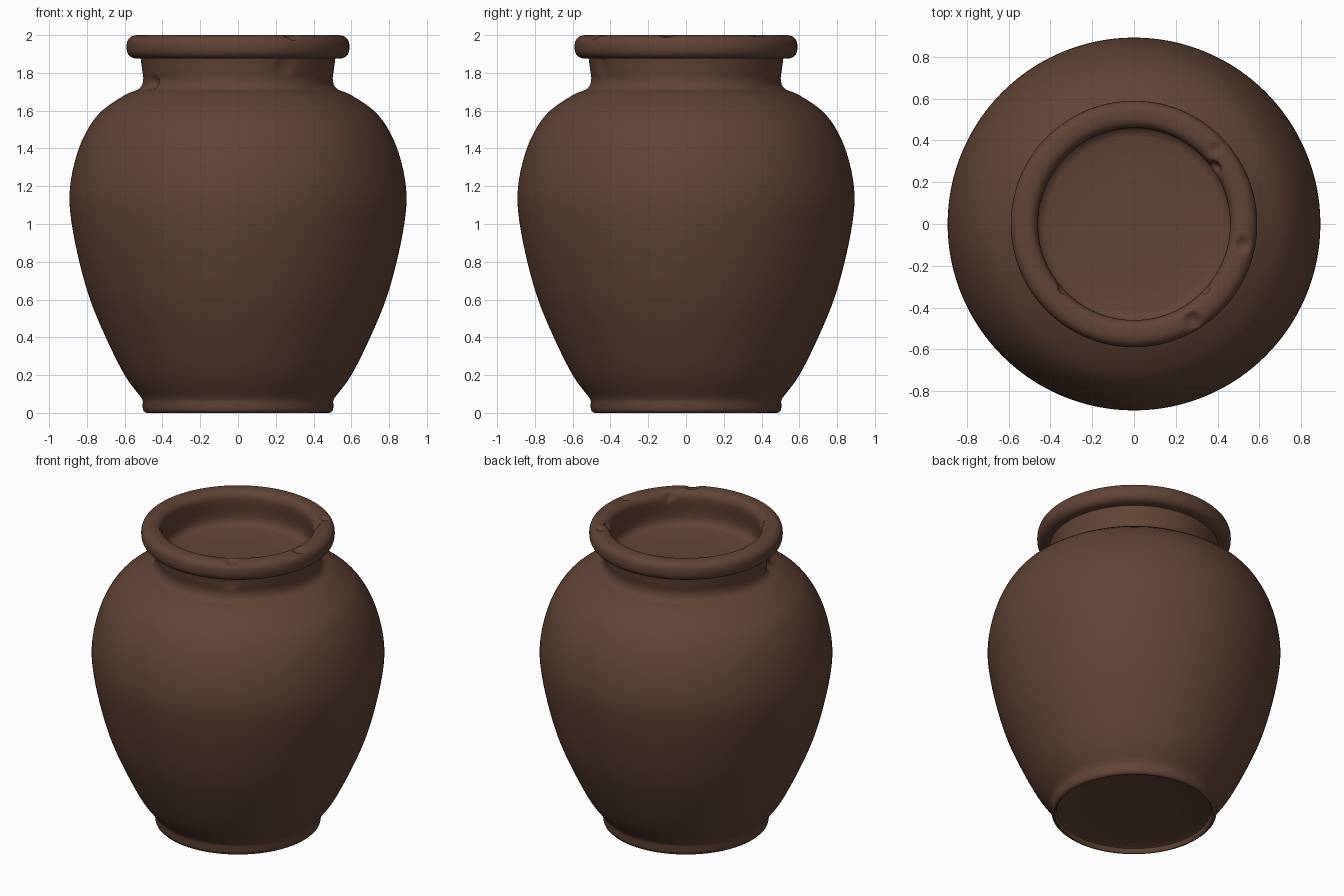
import bpy, bmesh, math
from mathutils import Vector

if "Cube" in bpy.data.objects:
    bpy.data.objects.remove(bpy.data.objects["Cube"])

SEG = 192

def smooth_path(pts, n):
    """Catmull-Rom curve through (radius, z) points."""
    p = [Vector(q) for q in pts]
    p = [2 * p[0] - p[1]] + p + [2 * p[-1] - p[-2]]
    out = []
    for i in range(1, len(p) - 2):
        a, b, c, d = p[i - 1:i + 3]
        for k in range(n):
            t = k / n
            out.append(0.5 * (2 * b + (c - a) * t + (2 * a - 5 * b + 4 * c - d) * t * t
                              + (3 * b - a - 3 * c + d) * t ** 3))
    out.append(p[-2])
    return [(v.x, v.y) for v in out]

# Foot with a shallow recess underneath
foot = [(0.25, 0.035), (0.455, 0.035), (0.47, 0.028), (0.475, 0.008), (0.482, 0.0),
        (0.492, 0.002), (0.502, 0.012), (0.505, 0.03), (0.504, 0.06)]
# Body, shoulder and neck
body = smooth_path([(0.508, 0.075), (0.60, 0.2), (0.70, 0.4), (0.783, 0.6), (0.84, 0.8),
                    (0.88, 1.0), (0.892, 1.155), (0.868, 1.315), (0.815, 1.465),
                    (0.73, 1.59), (0.60, 1.682), (0.525, 1.715), (0.502, 1.76),
                    (0.508, 1.82), (0.515, 1.875)], 5)
# Rolled rim: a squared-off oval running from the neck over to the mouth
rim = []
for k in range(33):
    a = math.radians(-95 + 275 * k / 32)
    c, s = math.cos(a), math.sin(a)
    rim.append((0.525 + 0.065 * math.copysign(abs(c) ** 0.8, c),
                1.9375 + 0.0625 * math.copysign(abs(s) ** 0.8, s)))
# Inner neck wall and the shallow floor of the mouth
mouth = [(0.462, 1.91), (0.468, 1.87), (0.47, 1.83), (0.465, 1.80), (0.45, 1.78),
         (0.42, 1.77), (0.25, 1.765)]
profile = foot + body + rim + mouth

# Chips and dents: (centre, reach, push)
chips = [
    ((0.39, 0.36, 1.99), 0.03, (0, 0, -0.02)),
    ((0.38, 0.265, 1.98), 0.04, (0.02, 0.015, -0.025)),
    ((0.52, -0.10, 1.99), 0.04, (0, 0, -0.025)),
    ((0.28, -0.465, 1.99), 0.045, (0, 0.01, -0.025)),
    ((0.34, -0.31, 1.97), 0.03, (0.01, -0.01, -0.01)),
    ((-0.34, -0.31, 1.97), 0.03, (-0.01, -0.01, -0.01)),
    ((-0.45, -0.24, 1.74), 0.05, (0.02, 0.01, 0)),
    ((0.25, -0.45, 1.84), 0.06, (-0.005, 0.01, 0)),
]

def build_jar():
    bm = bmesh.new()
    rings = [[bm.verts.new((r * math.cos(2 * math.pi * i / SEG),
                            r * math.sin(2 * math.pi * i / SEG), z))
              for i in range(SEG)] for r, z in profile]
    for lo, hi in zip(rings, rings[1:]):
        for i in range(SEG):
            j = (i + 1) % SEG
            bm.faces.new((lo[i], lo[j], hi[j], hi[i]))
    bm.faces.new(list(reversed(rings[0])))
    bm.faces.new(rings[-1])
    # Push the worn spots in
    for centre, reach, push in chips:
        c, d = Vector(centre), Vector(push)
        for v in bm.verts:
            dist = (v.co - c).length
            if dist < reach:
                v.co += d * (1 - (dist / reach) ** 2)
    bmesh.ops.recalc_face_normals(bm, faces=bm.faces)
    me = bpy.data.meshes.new("jar")
    bm.to_mesh(me)
    bm.free()
    return me

jar = bpy.data.objects.new("clay_jar", build_jar())
bpy.context.collection.objects.link(jar)

clay = bpy.data.materials.new("brown clay")
clay.diffuse_color = (0.12, 0.055, 0.034, 1)
clay.use_nodes = True
clay.node_tree.nodes["Principled BSDF"].inputs["Base Color"].default_value = clay.diffuse_color
jar.data.materials.append(clay)

bpy.context.view_layer.objects.active = jar
jar.select_set(True)
bpy.ops.object.shade_smooth_by_angle(angle=math.radians(50))
